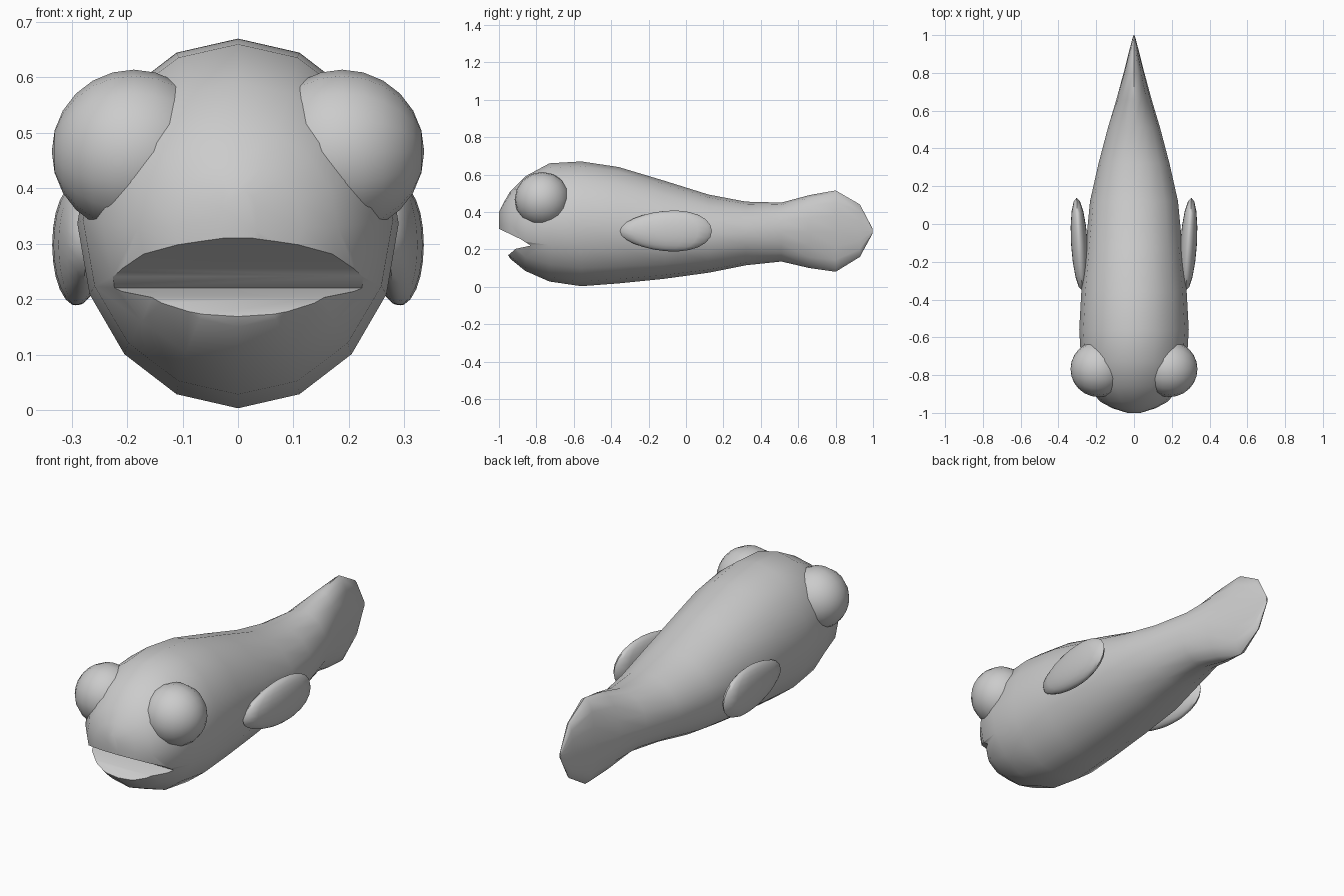
import bpy, bmesh, math
from mathutils import Matrix, Vector

if "Cube" in bpy.data.objects:
    bpy.data.objects.remove(bpy.data.objects["Cube"])


def finish(name, bm, angle=50):
    bmesh.ops.recalc_face_normals(bm, faces=bm.faces)
    mesh = bpy.data.meshes.new(name)
    bm.to_mesh(mesh)
    bm.free()
    ob = bpy.data.objects.new(name, mesh)
    bpy.context.collection.objects.link(ob)
    bpy.ops.object.select_all(action='DESELECT')
    ob.select_set(True)
    bpy.context.view_layer.objects.active = ob
    bpy.ops.object.shade_smooth_by_angle(angle=math.radians(angle))
    return ob


# Body and tail: elliptical rings (y, half width, bottom, top)
stations = [
    (-1.0, .035, .29, .40), (-.975, .115, .21, .45), (-.94, .18, .15, .51),
    (-.86, .245, .085, .59), (-.73, .28, .028, .66), (-.56, .29, .003, .67),
    (-.36, .279, .018, .64), (-.12, .256, .042, .568), (.12, .233, .075, .493),
    (.32, .188, .115, .455), (.51, .138, .135, .45), (.66, .093, .10, .49),
    (.80, .055, .08, .515), (.93, .022, .16, .44), (.998, .004, .285, .31)]
SIDES = 16
bm = bmesh.new()
rings = []
for y, w, lo, hi in stations:
    ring = []
    for i in range(SIDES):
        a = 2 * math.pi * i / SIDES
        ring.append(bm.verts.new((w * math.sin(a), y, (lo + hi) / 2 + (hi - lo) / 2 * math.cos(a))))
    rings.append(ring)
for r, s in zip(rings, rings[1:]):
    for i in range(SIDES):
        j = (i + 1) % SIDES
        bm.faces.new((r[i], r[j], s[j], s[i]))
bm.faces.new(rings[0])
bm.faces.new(rings[-1])
body = finish("body", bm)

# Mouth: wedge cut out of the head
profile = [(-.83, .22), (-.885, .255), (-1.0, .31), (-1.1, .36),
           (-1.1, .10), (-.955, .165), (-.91, .203)]
bm = bmesh.new()
sides = [[bm.verts.new((x, y, z)) for y, z in profile] for x in (-.4, .4)]
bm.faces.new(sides[0])
bm.faces.new(sides[1])
for i in range(len(profile)):
    j = (i + 1) % len(profile)
    bm.faces.new((sides[0][i], sides[0][j], sides[1][j], sides[1][i]))
cutter = finish("mouth_cutter", bm)
cutter.hide_render = True
mod = body.modifiers.new("mouth", 'BOOLEAN')
mod.operation = 'DIFFERENCE'
mod.solver = 'EXACT'
mod.object = cutter
bpy.ops.object.select_all(action='DESELECT')
body.select_set(True)
bpy.context.view_layer.objects.active = body
bpy.ops.object.modifier_apply(modifier=mod.name)
bpy.data.objects.remove(cutter)
bpy.ops.object.shade_smooth_by_angle(angle=math.radians(50))

for side, label in ((1, "right"), (-1, "left")):
    # Bulging eyes
    bm = bmesh.new()
    bmesh.ops.create_uvsphere(bm, u_segments=16, v_segments=12, radius=.148)
    bmesh.ops.rotate(bm, verts=bm.verts, matrix=Matrix.Rotation(math.pi / 2, 3, 'Y'))
    bmesh.ops.translate(bm, verts=bm.verts, vec=(side * .188, -.768, .466))
    finish("eye_" + label, bm)

    # Side fins: flat egg shapes, fuller at the back
    bm = bmesh.new()
    bmesh.ops.create_uvsphere(bm, u_segments=16, v_segments=12, radius=1)
    for v in bm.verts:
        t = v.co.y
        v.co = Vector((v.co.x * .044, t * .246, v.co.z * .108 * (1 + .18 * t)))
    bmesh.ops.rotate(bm, verts=bm.verts, matrix=Matrix.Rotation(math.radians(-3.5 * side), 3, 'Z'))
    bmesh.ops.translate(bm, verts=bm.verts, vec=(side * .289, -.107, .298))
    finish("fin_" + label, bm)
